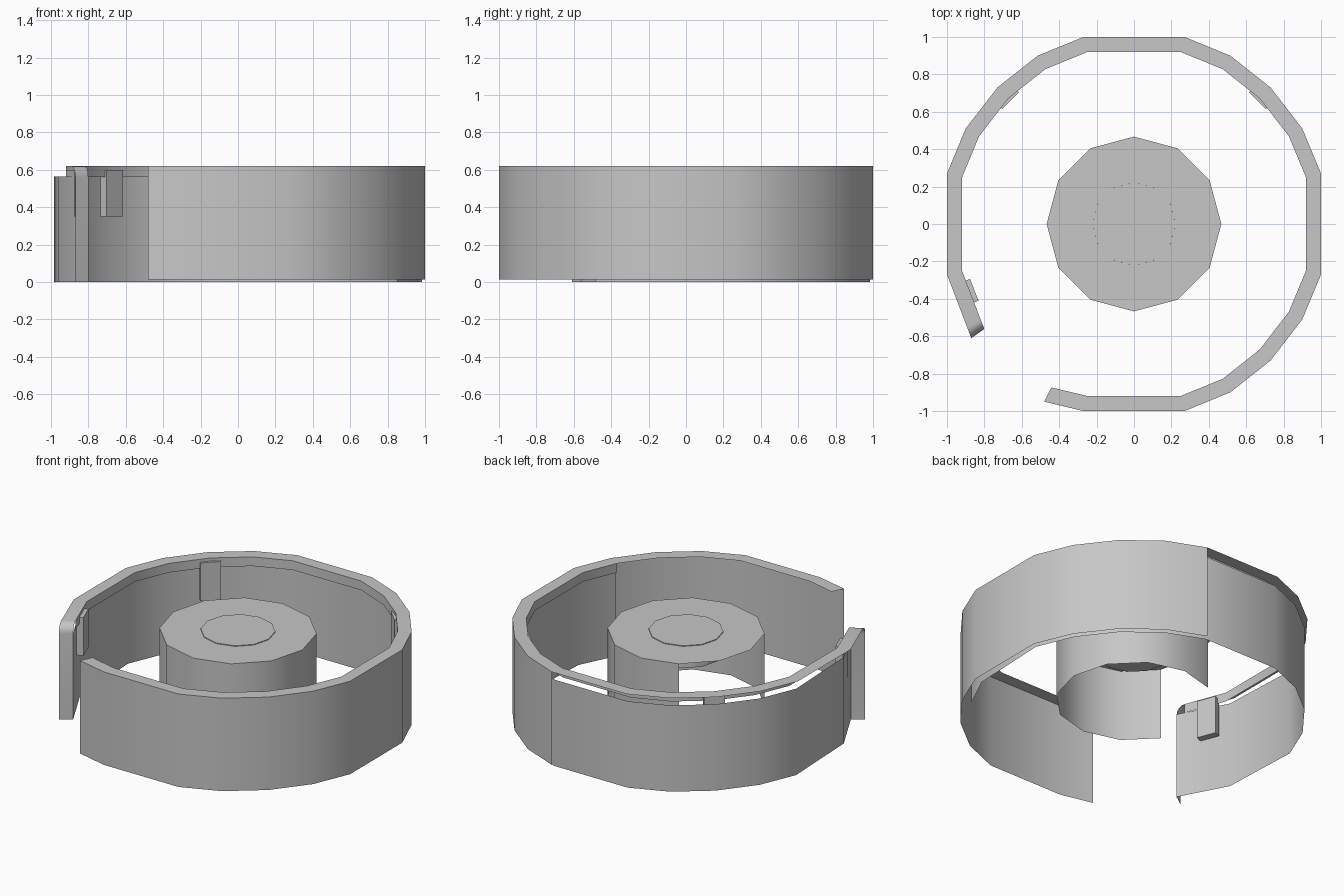
import bpy, bmesh, math
from mathutils import Vector, Matrix

cube = bpy.data.objects.get("Cube")
if cube:
    bpy.data.objects.remove(cube, do_unlink=True)

grey = bpy.data.materials.new("plain_grey")
grey.use_nodes = True
colour = (0.57, 0.57, 0.57, 1)
grey.diffuse_color = colour
grey.node_tree.nodes["Principled BSDF"].inputs["Base Color"].default_value = colour

TOP, WALL_TOP, INNER = 0.62, 0.565, 0.92


def finish(name, bm, smooth=35):
    mesh = bpy.data.meshes.new(name)
    bm.to_mesh(mesh)
    bm.free()
    mesh.materials.append(grey)
    obj = bpy.data.objects.new(name, mesh)
    bpy.context.collection.objects.link(obj)
    bpy.ops.object.select_all(action="DESELECT")
    obj.select_set(True)
    bpy.context.view_layer.objects.active = obj
    bpy.ops.object.shade_smooth_by_angle(angle=math.radians(smooth))


def sheet(name, rail_a, rail_b):
    """Thin surface spanning two rails of equal length."""
    bm = bmesh.new()
    a = [bm.verts.new(p) for p in rail_a]
    b = [bm.verts.new(p) for p in rail_b]
    for i in range(len(a) - 1):
        bm.faces.new((a[i], a[i + 1], b[i + 1], b[i]))
    finish(name, bm)


def rail(points, scale, z):
    return [(p.x * scale, p.y * scale, z) for p in points]


def wall(name, points, scale, low, high):
    sheet(name, rail(points, scale, low), rail(points, scale, high))


# Rounded plan outline, mirrored from one corner and open at the front
corner = [Vector(p) for p in ((1, .27), (.9, .51), (.73, .73), (.515, .9), (.27, 1))]
front = [Vector((p.x, -p.y)) for p in reversed(corner)]
back = [Vector((-p.x, p.y)) for p in reversed(corner)]
path = [Vector((-.48, -.95)), Vector((-.27, -1))] + front + corner + back
path += [Vector((-1, -.27)), Vector((-.87, -.61))]

# Counter top, curling down into an end panel
along = (path[-1] - path[-2]).normalized()
radius = 0.06
bend = path[-1] - along * radius
flat = path[:-1] + [bend]
outer, inner = rail(flat, 1, TOP), rail(flat, INNER, TOP)
for step in range(1, 6):
    angle = step * math.pi / 10
    p = bend + along * radius * math.sin(angle)
    z = TOP - radius * (1 - math.cos(angle))
    outer += rail([p], 1, z)
    inner += rail([p], INNER, z)
outer += rail([path[-1]], 1, 0)
inner += rail([path[-1]], INNER, 0)
sheet("counter_top", outer, inner)

# Outer facing and the lip under the inside of the top
wall("outer_facing", path[:12], 1, 0.012, TOP)
wall("inner_lip", path[5:-1] + [bend], INNER, 0.56, TOP)

# Lower wall, drawing inward towards both of its ends
middle = [p * 0.983 for p in corner + back]
lower = [Vector((.85, -.485)), Vector((.96, -.26))] + middle
lower += [Vector((-.96, -.26)), path[-1] * INNER]
wall("lower_wall", lower, 1, 0, WALL_TOP)

# Bracket plates against the inside of the wall
for name, x, y, turn in (("back_right_bracket", -.675, .675, 135),
                         ("back_left_bracket", .675, .675, 45),
                         ("front_right_bracket", -.875, -.36, 201)):
    bm = bmesh.new()
    bmesh.ops.create_cube(bm, size=1)
    bmesh.ops.scale(bm, vec=(.045, .125, .25), verts=bm.verts)
    bmesh.ops.rotate(bm, matrix=Matrix.Rotation(math.radians(turn), 3, "Z"), verts=bm.verts)
    bmesh.ops.translate(bm, vec=(x, y, .475), verts=bm.verts)
    finish(name, bm)


# Central twelve-sided table with an open side
def circle(r, start=0, end=360):
    return [Vector((r * math.cos(math.radians(a)), r * math.sin(math.radians(a))))
            for a in range(start, end + 1, 30)]


TABLE = 0.58
sheet("table_top", rail(circle(.467), 1, TABLE), rail(circle(.22), 1, TABLE))
wall("table_skirt", circle(.467, 210, 480), 1, 0.11, TABLE)

# Central plug set into the table
bm = bmesh.new()
bmesh.ops.create_cone(bm, cap_ends=True, segments=12, radius1=.226, radius2=.222, depth=.145)
bmesh.ops.translate(bm, vec=(0, 0, .5125), verts=bm.verts)
finish("table_plug", bm)
